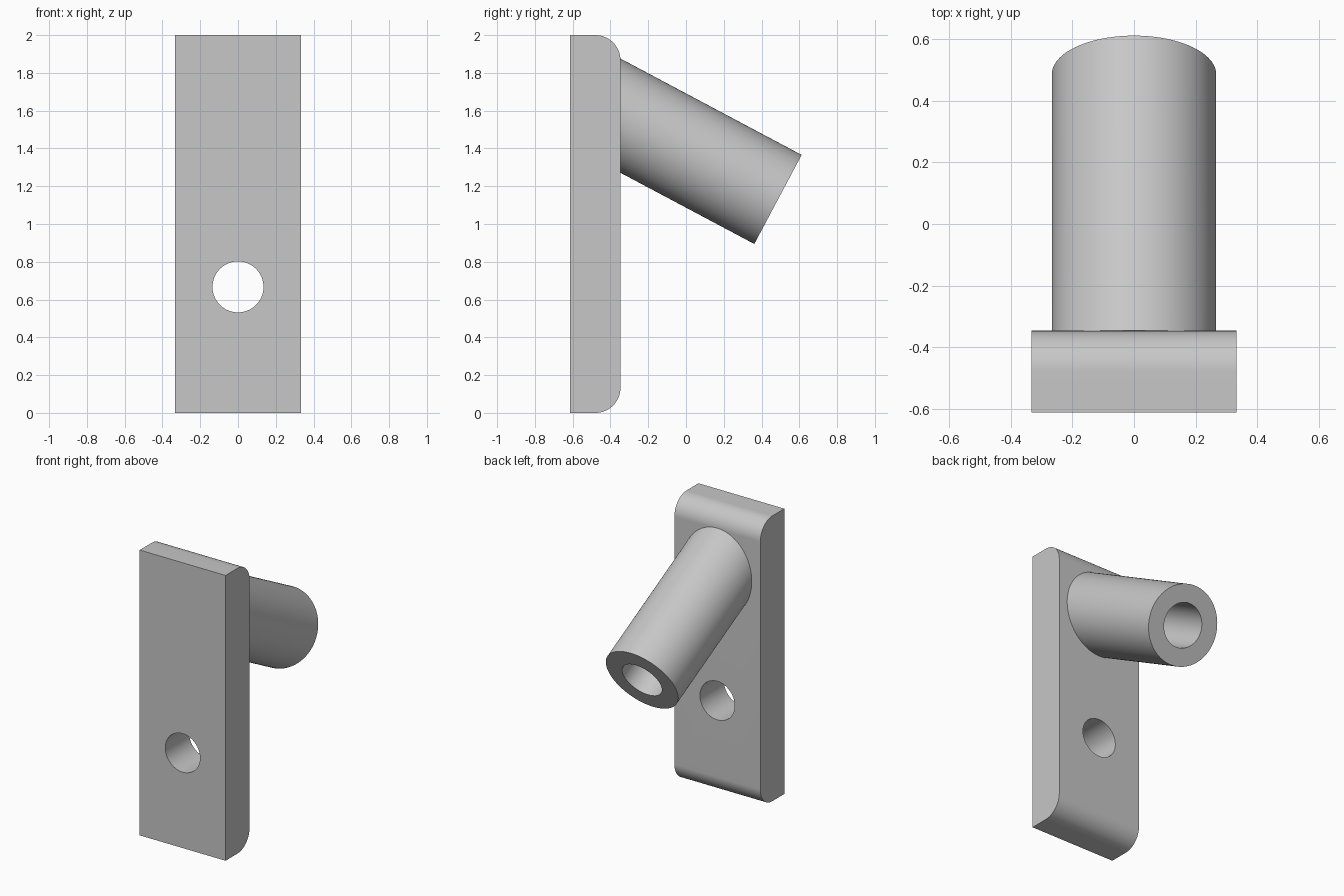
import bpy
import bmesh
from math import sin, cos, pi, radians
from mathutils import Vector

cube = bpy.data.objects.get("Cube")
if cube:
    bpy.data.objects.remove(cube, do_unlink=True)

HALF_W, FRONT, BACK, HEIGHT = 0.333, -0.613, -0.347, 2.0
FILLET = 0.133
HOLE_R, HOLE_Z = 0.135, 0.667
TUBE_R, BORE_R, TILT = 0.267, 0.147, radians(28)
TUBE_END = Vector((0, 0.487, 1.13))
SIDES = 96

grey = bpy.data.materials.new("plain grey")
grey.use_nodes = True
colour = (0.57, 0.57, 0.57, 1)
grey.diffuse_color = colour
grey.node_tree.nodes["Principled BSDF"].inputs["Base Color"].default_value = colour


def make_object(name, bm):
    bmesh.ops.recalc_face_normals(bm, faces=bm.faces)
    mesh = bpy.data.meshes.new(name)
    bm.to_mesh(mesh)
    bm.free()
    mesh.materials.append(grey)
    obj = bpy.data.objects.new(name, mesh)
    bpy.context.collection.objects.link(obj)
    return obj


def activate(obj):
    bpy.ops.object.select_all(action="DESELECT")
    obj.select_set(True)
    bpy.context.view_layer.objects.active = obj


def smooth(obj):
    activate(obj)
    bpy.ops.object.shade_smooth_by_angle(angle=radians(30))


def extrude_outline(points, offset):
    """Closed solid from a flat outline swept along an offset."""
    bm = bmesh.new()
    face = bm.faces.new([bm.verts.new(p) for p in points])
    result = bmesh.ops.extrude_face_region(bm, geom=[face], use_keep_orig=True)
    verts = [v for v in result["geom"] if isinstance(v, bmesh.types.BMVert)]
    bmesh.ops.translate(bm, verts=verts, vec=offset)
    return bm


# Mounting plate: side profile with two rounded back edges
outline = [(-HALF_W, FRONT, 0)]
for centre_z, start in ((FILLET, -pi / 2), (HEIGHT - FILLET, 0)):
    for i in range(25):
        a = start + i / 24 * pi / 2
        outline.append((-HALF_W, BACK - FILLET + FILLET * cos(a), centre_z + FILLET * sin(a)))
outline.append((-HALF_W, FRONT, HEIGHT))
plate = make_object("mounting_plate", extrude_outline(outline, (2 * HALF_W, 0, 0)))

# Screw hole through the plate
circle = [(HOLE_R * cos(2 * pi * i / SIDES), FRONT - 0.1, HOLE_Z + HOLE_R * sin(2 * pi * i / SIDES))
          for i in range(SIDES)]
cutter = make_object("hole_cutter", extrude_outline(circle, (0, 0.5, 0)))
cutter.hide_render = True
cut = plate.modifiers.new("screw hole", "BOOLEAN")
cut.operation = "DIFFERENCE"
cut.solver = "EXACT"
cut.object = cutter
activate(plate)
bpy.ops.object.modifier_apply(modifier=cut.name)
bpy.data.objects.remove(cutter, do_unlink=True)
smooth(plate)

# Slanted tube: square outer end, inner end mitred flush to the plate
axis = Vector((0, cos(TILT), -sin(TILT)))
across = Vector((0, sin(TILT), cos(TILT)))
bm = bmesh.new()


def ring(radius, mitred):
    verts = []
    for i in range(SIDES):
        a = 2 * pi * i / SIDES
        p = TUBE_END + Vector((radius * cos(a), 0, 0)) + across * radius * sin(a)
        if mitred:
            p += axis * (BACK - p.y) / axis.y
        verts.append(bm.verts.new(p))
    return verts


rings = [ring(TUBE_R, True), ring(TUBE_R, False), ring(BORE_R, False), ring(BORE_R, True)]
for k in range(4):
    r, s = rings[k], rings[(k + 1) % 4]
    for i in range(SIDES):
        j = (i + 1) % SIDES
        bm.faces.new((r[i], r[j], s[j], s[i]))
smooth(make_object("slanted_tube", bm))
